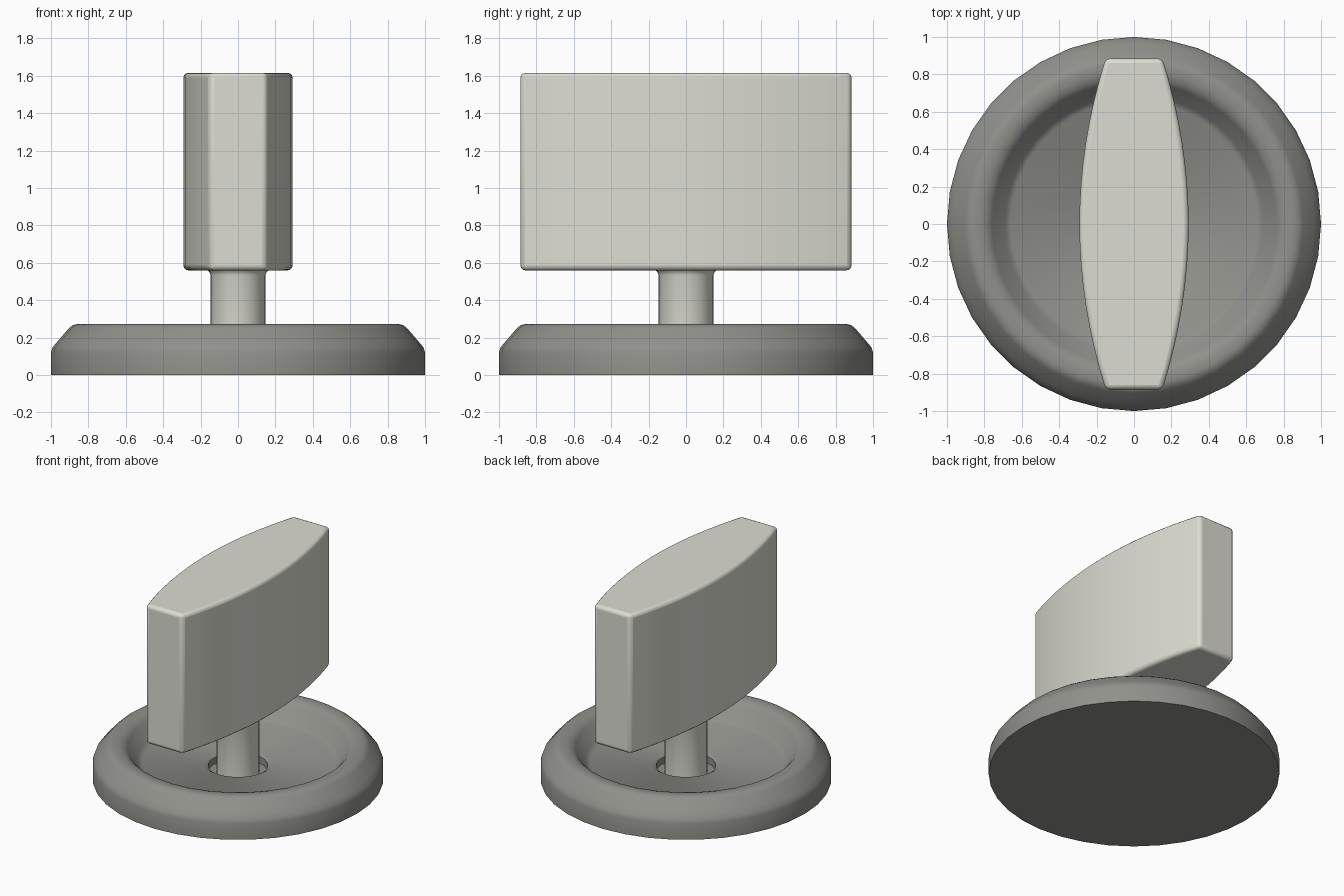
import bpy, bmesh, math

if "Cube" in bpy.data.objects:
    bpy.data.objects.remove(bpy.data.objects["Cube"])


def material(name, color):
    m = bpy.data.materials.new(name)
    m.diffuse_color = (*color, 1)
    m.use_nodes = True
    m.node_tree.nodes["Principled BSDF"].inputs["Base Color"].default_value = m.diffuse_color
    return m


def finish(name, bm, mat, bevel=0):
    bmesh.ops.recalc_face_normals(bm, faces=bm.faces)
    me = bpy.data.meshes.new(name)
    bm.to_mesh(me)
    bm.free()
    me.materials.append(mat)
    ob = bpy.data.objects.new(name, me)
    bpy.context.collection.objects.link(ob)
    if bevel:
        mod = ob.modifiers.new("rounded_edges", "BEVEL")
        mod.width = bevel
        mod.segments = 3
        mod.limit_method = "ANGLE"
        mod.angle_limit = math.radians(30)
    bpy.ops.object.select_all(action="DESELECT")
    ob.select_set(True)
    bpy.context.view_layer.objects.active = ob
    bpy.ops.object.shade_smooth_by_angle(angle=math.radians(35))
    return ob


def lathe(name, profile, sides, mat):
    # Revolve (radius, height) points about z, closing both ends with a cap
    bm = bmesh.new()
    rings = []
    for r, z in profile:
        rings.append([bm.verts.new((r * math.cos(2 * math.pi * i / sides),
                                    r * math.sin(2 * math.pi * i / sides), z))
                      for i in range(sides)])
    for a, b in zip(rings, rings[1:]):
        for i in range(sides):
            j = (i + 1) % sides
            bm.faces.new((a[i], a[j], b[j], b[i]))
    bm.faces.new(rings[0])
    bm.faces.new(rings[-1])
    return finish(name, bm, mat)


grey = material("dark_grey", (0.28, 0.28, 0.26))
cream = material("cream", (0.72, 0.72, 0.65))

# Round dished base with a raised rim and a stem socket
lathe("base", [(1, 0), (1, 0.12), (0.99, 0.15), (0.965, 0.18), (0.905, 0.25),
               (0.885, 0.266), (0.86, 0.272), (0.82, 0.27), (0.785, 0.26),
               (0.76, 0.237), (0.69, 0.14), (0.66, 0.12),
               (0.234, 0.12), (0.205, 0.10), (0.205, 0.05)], 36, grey)

# Stem with a small fillet under the grip
lathe("stem", [(0.147, 0.05), (0.147, 0.535), (0.153, 0.55), (0.168, 0.565)],
      32, cream)

# Upright grip: bowed sides, flat ends
N, HALF, Z0, Z1 = 16, 0.885, 0.56, 1.615
side = []
for i in range(N + 1):
    t = -1 + 2 * i / N
    side.append((0.292 - 0.14 * t * t, HALF * t))
outline = side + [(-x, -y) for x, y in side]
bm = bmesh.new()
face = bm.faces.new([bm.verts.new((x, y, Z0)) for x, y in outline])
top = bmesh.ops.extrude_face_region(bm, geom=[face], use_keep_orig=True)
bmesh.ops.translate(bm, vec=(0, 0, Z1 - Z0),
                    verts=[v for v in top["geom"] if isinstance(v, bmesh.types.BMVert)])
finish("grip", bm, cream, 0.025)
